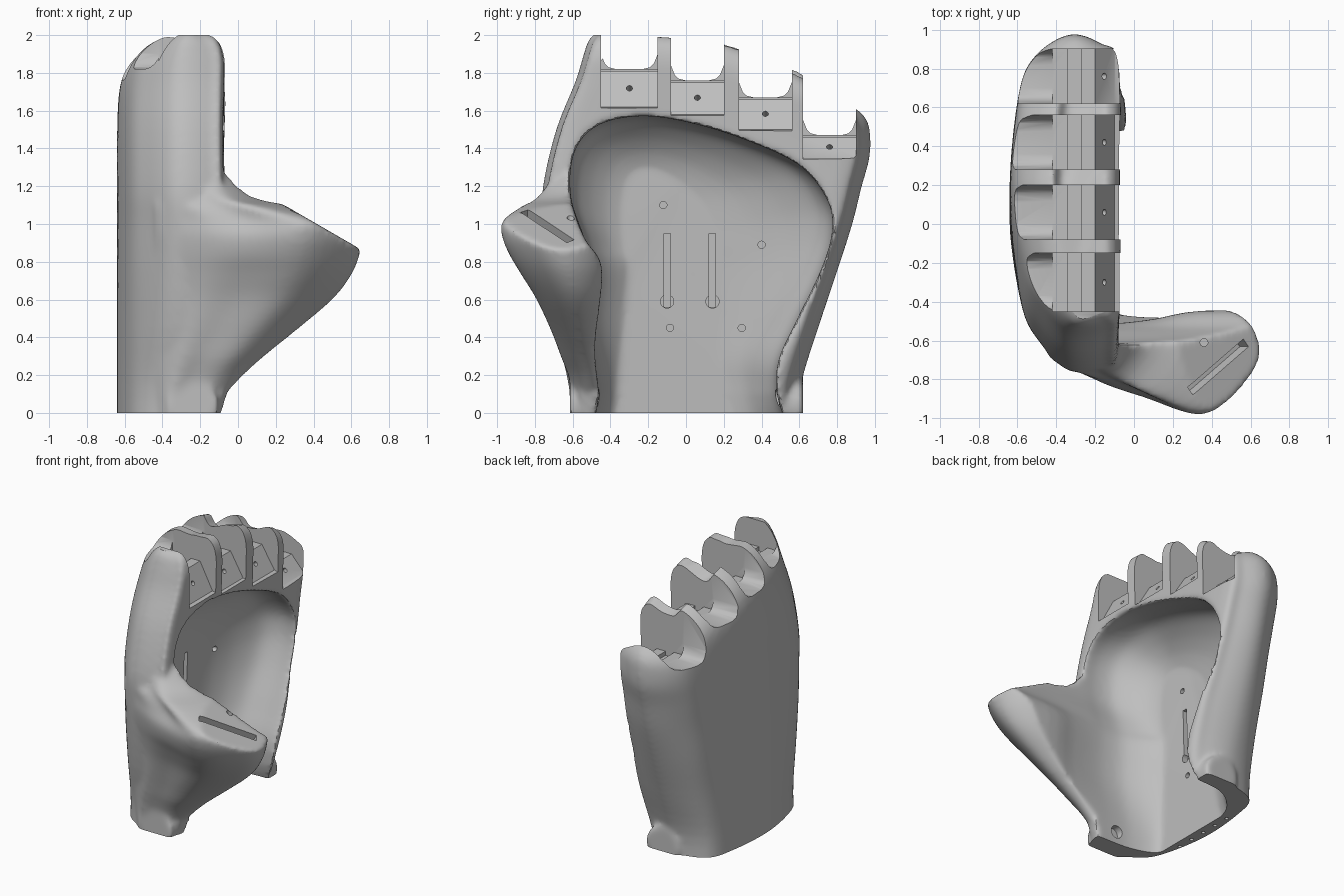
import bpy, bmesh, math
from mathutils import Vector, Matrix

if "Cube" in bpy.data.objects:
    bpy.data.objects.remove(bpy.data.objects["Cube"])


def make(name, bm):
    bmesh.ops.recalc_face_normals(bm, faces=bm.faces)
    me = bpy.data.meshes.new(name)
    bm.to_mesh(me)
    bm.free()
    ob = bpy.data.objects.new(name, me)
    bpy.context.collection.objects.link(ob)
    return ob


def spline(pts, n, closed):
    """Smooth path through the given points."""
    out, c = [], len(pts)
    for i in range(c if closed else c - 1):
        q = [pts[(i + k) % c] if closed else pts[min(max(i + k, 0), c - 1)]
             for k in (-1, 0, 1, 2)]
        for j in range(n):
            t = j / n
            out.append(q[1] + (q[2] - q[0]) * (t / 2)
                       + (q[0] * 2 - q[1] * 5 + q[2] * 4 - q[3]) * (t * t / 2)
                       + (q[1] * 3 - q[0] - q[2] * 3 + q[3]) * (t ** 3 / 2))
    return out if closed else out + [pts[-1]]


def loft(name, rings):
    """Closed solid skinned smoothly over rings of points."""
    rings = [spline(r, 5, True) for r in rings]
    cols = [spline(list(c), 4, False) for c in zip(*rings)]
    bm = bmesh.new()
    grid = [[bm.verts.new(p) for p in row] for row in zip(*cols)]
    for a, b in zip(grid, grid[1:]):
        for i in range(len(a)):
            j = (i + 1) % len(a)
            bm.faces.new((a[i], a[j], b[j], b[i]))
    bm.faces.new(grid[0])
    bm.faces.new(grid[-1])
    return make(name, bm)


def prism(bm, pts, place, a, b):
    ends = [[bm.verts.new(place(u, v, w)) for u, v in pts] for w in (a, b)]
    n = len(pts)
    for i in range(n):
        j = (i + 1) % n
        bm.faces.new((ends[0][i], ends[0][j], ends[1][j], ends[1][i]))
    bm.faces.new(ends[0])
    bm.faces.new(ends[1])


def along_x(u, v, w):
    return Vector((w, u, v))


def along_y(u, v, w):
    return Vector((u, w, v))


def rod(bm, centre, direction, radius, length):
    m = Matrix.Translation(centre) @ Vector(direction).to_track_quat('Z', 'Y').to_matrix().to_4x4()
    bmesh.ops.create_cone(bm, cap_ends=True, segments=24, radius1=radius,
                          radius2=radius, depth=length, matrix=m)


def box(bm, centre, size, axes=None):
    m = Matrix.Translation(centre)
    if axes:
        m = m @ Matrix(axes).transposed().to_4x4()
    bmesh.ops.create_cube(bm, size=1, matrix=m @ Matrix.Diagonal((*size, 1)))


def lerp(a, b, t):
    return a + (b - a) * t


# Knuckle line falls away towards the little finger
def drop(y):
    pts = [(-.46, 0), (-.12, .025), (.24, .065), (.59, .2), (.92, .41)]
    for (a, p), (b, q) in zip(pts, pts[1:]):
        if y <= b:
            return lerp(p, q, max(0, (y - a) / (b - a)))
    return pts[-1][1]


# Palm body: height, front edge y, rear edge y, open side x, back width, corner fullness
def palm_ring(s, yl, yr, xf, k, c):
    m, d = (yl + yr) / 2, c - .03
    pts = [(xf, yl + .1), (xf - .07, yl + .02), (-.33, yl), (-.5 - d, yl + .12 - d),
           (-.59 - d / 2, yl + .32 - d), (-.64, m), (-.59 - c / 2, yr - .32 + c),
           (-.5 - c, yr - .12 + c), (-.33, yr), (xf - .09, yr - .05), (xf, yr - .15), (xf, m)]
    ring = []
    for x, y in pts:
        if x < -.25:
            x = -.25 + (x + .25) * k
        ring.append(Vector((x, y, s - max(0, s - 1.2) / .8 * drop(y))))
    return ring


palm = loft("palm", [palm_ring(*r) for r in (
    (-.1, -.595, .6, -.12, 1, .05), (.15, -.6, .61, -.05, 1, .045),
    (.45, -.67, .7, -.03, 1, .03), (.75, -.72, .8, -.05, 1, .02),
    (1, -.75, .88, -.065, 1, .01), (1.2, -.75, .93, -.075, 1, .01), (1.5, -.68, .97, -.08, 1, .01),
    (1.75, -.58, .975, -.075, .97, .01), (1.88, -.54, .965, -.075, .86, .01),
    (1.97, -.51, .94, -.1, .65, .01), (2.015, -.47, .9, -.15, .42, .01))])


# Thumb wing: height, reach in x, outermost y, fullness next to the palm
def thumb_ring(z, xr, ym, full):
    yl = -.6 - .145 * min(z, 1) + .4 * max(0, z - 1.1)
    pts = [(0, yl + .1), (.22, lerp(yl, ym, full * .4)), (.45, lerp(yl, ym, full)), (.72, ym),
           (.93, lerp(ym, -.45, .3)), (1, lerp(ym, -.45, .6)), (.93, lerp(ym, -.45, .93)),
           (.8, -.43), (.3, -.42)]
    return [Vector((lerp(-.45, xr, t), y, z)) for t, y in pts]


thumb = loft("thumb", [thumb_ring(*r) for r in (
    (-.1, -.16, -.59, .6), (0, -.14, -.59, .6), (.17, 0, -.61, .6), (.3, .14, -.66, .6),
    (.43, .3, -.71, .6), (.6, .5, -.79, .6), (.73, .6, -.87, .65), (.84, .645, -.935, .7),
    (.94, .66, -.975, .65), (1.02, .63, -.97, .5), (1.09, .33, -.88, .4), (1.14, .09, -.79, .3),
    (1.25, -.02, -.7, .3), (1.4, -.09, -.61, .3))])

# Wrist hinge bosses
bm = bmesh.new()
for y in (-.54, .545):
    rod(bm, (-.24, y, .04), (0, 1, 0), .135, .15)
bosses = make("wrist_bosses", bm)

# Hand cavity: a bowl, deepest near the thumb side and towards the wrist
window = [(-.46, -.3), (-.46, .1), (-.46, .5), (-.45, .78), (-.54, .93), (-.61, 1.15),
          (-.59, 1.38), (-.47, 1.52), (-.25, 1.57), (0, 1.54), (.3, 1.45), (.6, 1.31),
          (.75, 1.12), (.77, .95), (.71, .75), (.58, .48), (.49, .28), (.48, .1), (.5, -.3)]


def cavity_ring(x, s, push):
    ring = []
    for y, z in window:
        shift = push if y < 0 and .3 < z < .8 else 0
        wide = s ** min(1, .4 + .5 * max(0, z))
        top = .75 + (z - .75) * (.5 + s / 2) if z > .75 else z
        deep = x * (1 + .07 * max(0, .9 - z))
        ring.append(Vector((deep, -.2 + (y + .2) * wide - shift, top)))
    return ring


cavity = loft("cavity_cutter", [cavity_ring(*r) for r in (
    (-.515, .34, 0), (-.49, .48, 0), (-.46, .6, .01), (-.4, .77, .03), (-.31, .94, .05),
    (-.2, 1, .06), (-.08, 1, .06), (.1, 1, .04), (.35, 1, 0), (.9, 1, 0))])

# Flat thumb pad
normal = Vector((.5, 0, .866))
slope = Vector((.866, 0, -.5))
bm = bmesh.new()
box(bm, Vector((.43, -.8, .993)) + normal * .2, (.66, 1, .4), (slope, (0, 1, 0), normal))
pad = make("pad_cutter", bm)

# Finger sockets: start y, end y, floor z, depth of the sloping front flange
sockets = [(-.45, -.15, 1.82, .2), (-.08, .2, 1.76, .18), (.28, .56, 1.67, .17), (.62, .9, 1.47, .12)]
front, rear, holes, extra = (bmesh.new() for _ in range(4))
for a, b, f, d in sockets:
    prism(front, [(-.42, 3), (-.42, f), (-.34, f), (-.34, f - .04), (-.27, f - .04), (-.27, f - .01),
                  (-.2, f - .01), (-.1, f - d), (.3, f - d - .1), (.3, 3)], along_y, a, b)
    prism(rear, [(a, 3), (a, f + .08), (a + .02, f + .03), (a + .04, f + .01), (a + .08, f),
                 (b - .08, f), (b - .04, f + .01), (b - .02, f + .03), (b, f + .08), (b, 3)],
          along_x, -1, -.4)
    rod(holes, (-.15, (a + b) / 2, f - d / 2), (.8, 0, .5), .016, .12)

# Flat wrist end and flat fingertip level
box(rear, (0, 0, -.5), (4, 4, 1))
box(holes, (0, 0, 2.25), (4, 4, .5))

# Thumb slot, thumb hole, keyholes, screw holes, hinge sockets
run = Vector((.31, .27, -.18)).normalized()
box(holes, (.425, -.735, .975), (.41, .05, .14), (run, normal.cross(run), normal))
rod(holes, (.36, -.61, .97), (0, 0, 1), .02, .16)
for y in (-.1, .14):
    box(holes, (-.51, y, .755), (.14, .034, .39))
    rod(extra, (-.51, y, .59), (1, 0, 0), .035, .12)
for y, z in ((-.12, 1.1), (.4, .89), (-.085, .45), (.295, .45)):
    rod(holes, (-.5, y, z), (1, 0, 0), .019, .16)
for i in range(5):
    rod(holes, (-.595, -.24 + i * .12, 0), (0, 0, 1), .013, .08)
for y in (-.46, .47):
    rod(extra, (-.24, y, .08), (0, 1, 0), .045, .1)


def modify(cutter, op='DIFFERENCE'):
    mod = palm.modifiers.new(op.lower(), 'BOOLEAN')
    mod.operation, mod.solver, mod.object = op, 'EXACT', cutter
    cutter.hide_render = True


# Fuse, hollow, soften, then make the crisp cuts
modify(thumb, 'UNION')
modify(bosses, 'UNION')
modify(cavity)
modify(pad)
remesh = palm.modifiers.new("fuse", 'REMESH')
remesh.mode, remesh.voxel_size = 'VOXEL', .016
soft = palm.modifiers.new("soften", 'SMOOTH')
soft.factor, soft.iterations = .5, 10
cutters = [make("crisp_cutter", b) for b in (front, rear, holes, extra)]
for c in cutters:
    modify(c)
bpy.context.view_layer.update()
dg = bpy.context.evaluated_depsgraph_get()
shape = bpy.data.meshes.new_from_object(palm.evaluated_get(dg))
palm.modifiers.clear()
palm.data = shape
for helper in [thumb, bosses, cavity, pad] + cutters:
    bpy.data.objects.remove(helper)

mat = bpy.data.materials.new("plain grey")
mat.use_nodes = True
grey = (.52, .52, .52, 1)
mat.diffuse_color = grey
mat.node_tree.nodes["Principled BSDF"].inputs["Base Color"].default_value = grey
shape.materials.clear()
shape.materials.append(mat)
for p in shape.polygons:
    p.material_index = 0

bpy.ops.object.select_all(action='DESELECT')
palm.select_set(True)
bpy.context.view_layer.objects.active = palm
bpy.ops.object.shade_smooth_by_angle(angle=math.radians(35))
